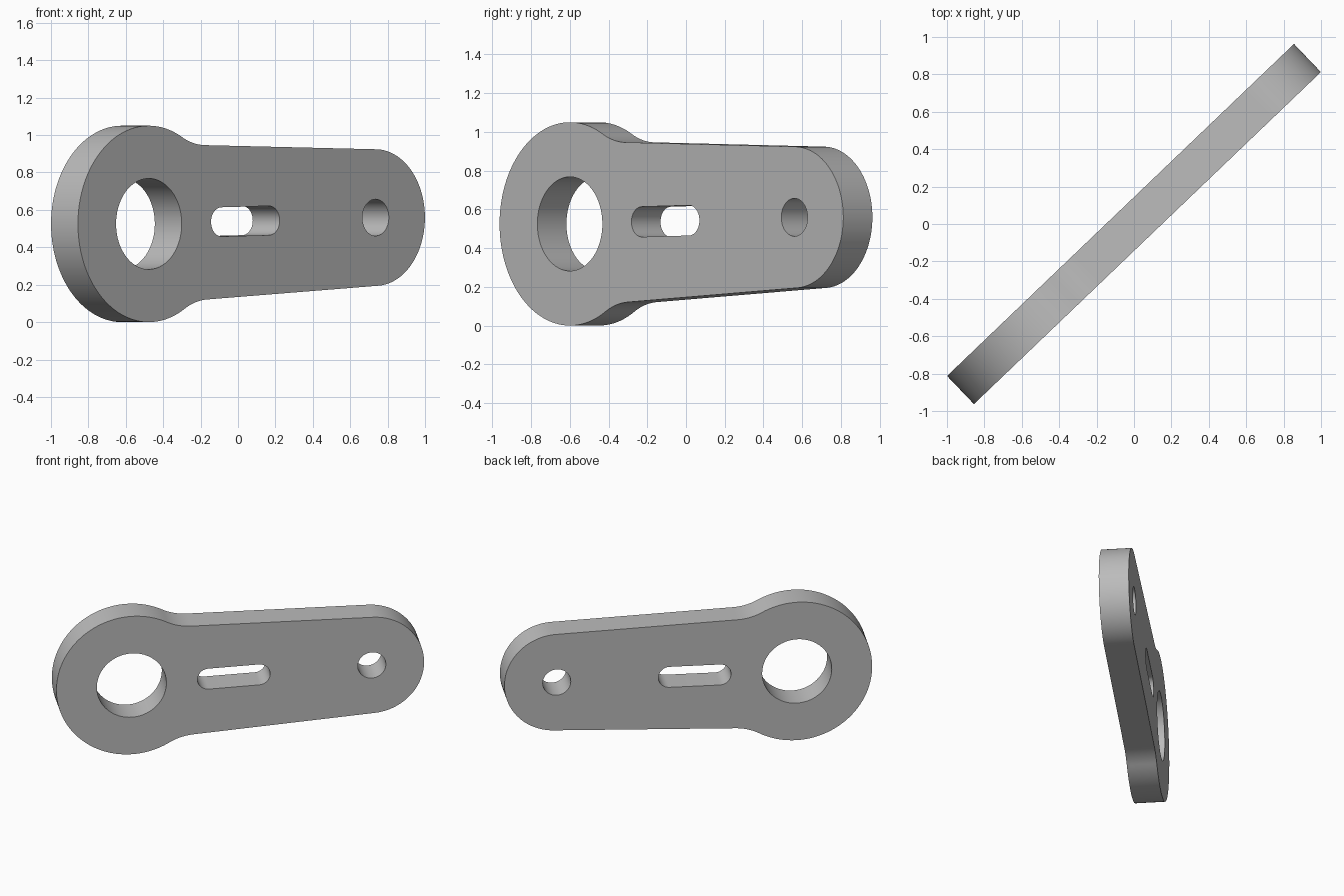
import bpy, bmesh
from math import sin, cos, acos, atan2, pi, radians

if "Cube" in bpy.data.objects:
    bpy.data.objects.remove(bpy.data.objects["Cube"], do_unlink=True)

BIG_R, SMALL_R, LENGTH = 0.525, 0.365, 1.678   # end radii and centre distance
FILLET_R, TAPER = 0.38, radians(2.16)
THICK, TILT, TURN = 0.208, radians(1.16), radians(43.74)


def arc(cx, r, a0, a1, n, cy=0.0):
    """Points on an arc from angle a0 to a1, both ends included."""
    return [(cx + r * cos(a0 + (a1 - a0) * i / n),
             cy + r * sin(a0 + (a1 - a0) * i / n)) for i in range(n + 1)]


def circle(cx, r, n=64):
    return arc(cx, r, 0, 2 * pi, n)[:-1]


# Upper half of the outline: round tip, tapered edge, fillet, large round head
normal = pi / 2 - TAPER
edge = LENGTH * sin(TAPER) + SMALL_R
join = normal - acos((edge + FILLET_R) / (BIG_R + FILLET_R))
fx, fy = (BIG_R + FILLET_R) * cos(join), (BIG_R + FILLET_R) * sin(join)
# the fillet runs from the edge tangent point to the head tangent point
upper = arc(LENGTH, SMALL_R, 0, normal, 32)
join_pt = join + (normal - join) * 2
upper += arc(fx, FILLET_R, normal - pi, join - pi, 16, fy)
upper += arc(0, BIG_R, join, pi, 48)[1:]
outline = upper + [(x, -y) for x, y in upper[-2:0:-1]]

# Slot with round ends
slot = arc(0.89, 0.078, -pi / 2, pi / 2, 20) + arc(0.538, 0.078, pi / 2, 1.5 * pi, 20)

# Flat filled curve with three holes, extruded to the plate thickness
curve = bpy.data.curves.new("link_arm", "CURVE")
curve.dimensions = "2D"
curve.fill_mode = "BOTH"
curve.extrude = THICK / 2
for loop in (outline, circle(0, 0.243), circle(LENGTH, 0.098), slot):
    spline = curve.splines.new("POLY")
    spline.points.add(len(loop) - 1)
    for p, (x, y) in zip(spline.points, loop):
        p.co = (x, y, 0, 1)
    spline.use_cyclic_u = True

arm = bpy.data.objects.new("link_arm", curve)
bpy.context.collection.objects.link(arm)
bpy.ops.object.select_all(action="DESELECT")
arm.select_set(True)
bpy.context.view_layer.objects.active = arm
bpy.ops.object.convert(target="MESH")
arm = bpy.context.object

# Weld the caps to the walls
bm = bmesh.new()
bm.from_mesh(arm.data)
bmesh.ops.remove_doubles(bm, verts=bm.verts, dist=0.0001)
bmesh.ops.recalc_face_normals(bm, faces=bm.faces)
bm.to_mesh(arm.data)
bm.free()

# Stand the plate up, diagonal to the axes
arm.rotation_euler = (pi / 2, -TILT, TURN)
arm.location = (-0.759 * cos(TURN), -0.759 * sin(TURN), BIG_R)

grey = bpy.data.materials.new("plain_grey")
grey.use_nodes = True
colour = (0.5, 0.5, 0.5, 1)
grey.diffuse_color = colour
grey.node_tree.nodes["Principled BSDF"].inputs["Base Color"].default_value = colour
arm.data.materials.clear()
arm.data.materials.append(grey)
bpy.ops.object.shade_smooth_by_angle(angle=radians(30))
